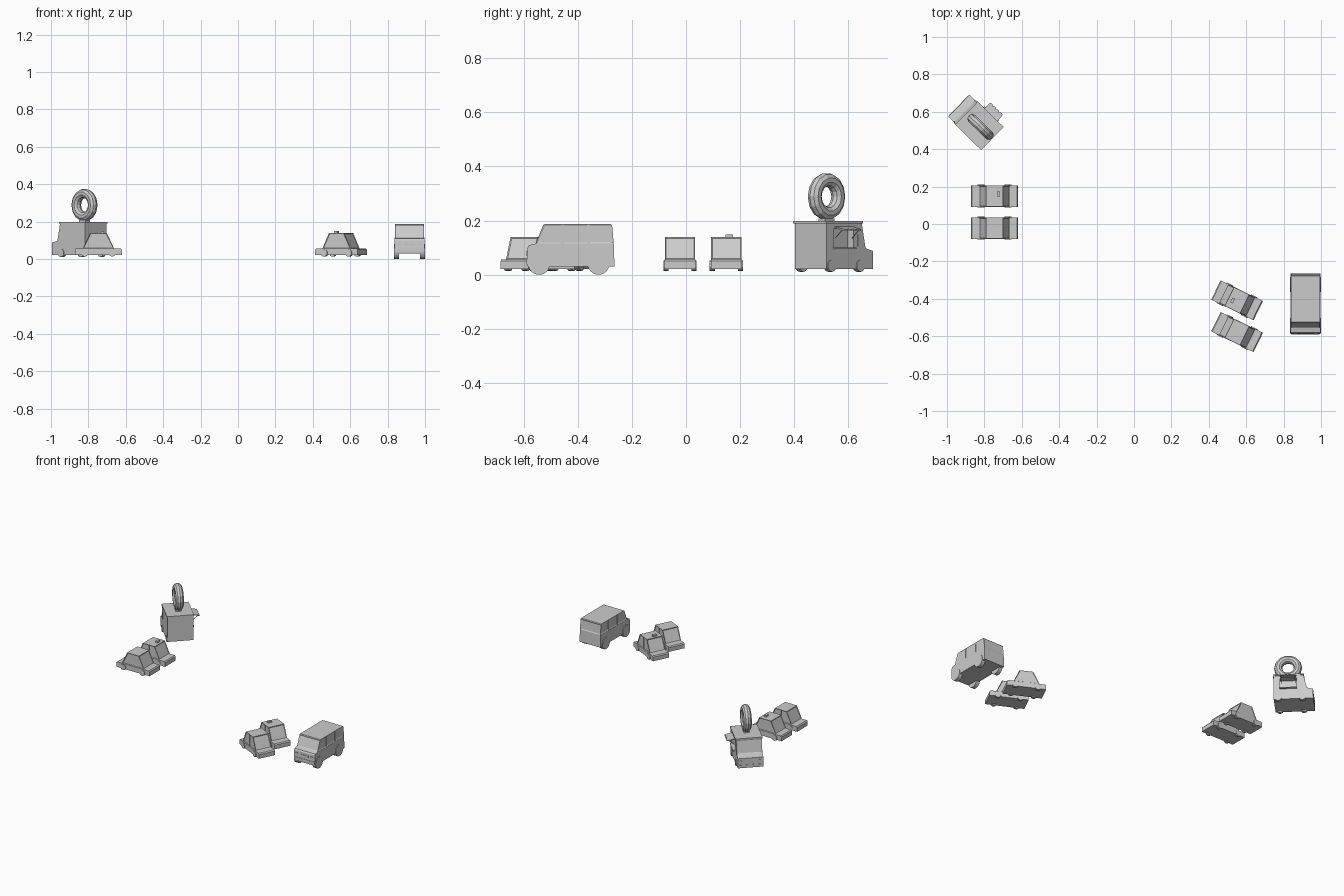
import bpy, bmesh, math
from mathutils import Matrix, Vector

if "Cube" in bpy.data.objects:
    bpy.data.objects.remove(bpy.data.objects["Cube"])

# Every vehicle is built in a local frame: nose along +x, wheels on z = 0


def finish(name, bm, frame):
    bmesh.ops.recalc_face_normals(bm, faces=bm.faces)
    bm.transform(frame)
    me = bpy.data.meshes.new(name)
    bm.to_mesh(me)
    bm.free()
    ob = bpy.data.objects.new(name, me)
    bpy.context.collection.objects.link(ob)
    return ob


def prism(name, frame, profile, width, pick=None, rim=0.006, depth=0.003):
    """Side profile (x, z) extruded across y; faces chosen by pick(normal) get a recessed pane."""
    bm = bmesh.new()
    face = bm.faces.new([bm.verts.new((x, -width / 2, z)) for x, z in profile])
    ext = bmesh.ops.extrude_face_region(bm, geom=[face])
    moved = [v for v in ext["geom"] if isinstance(v, bmesh.types.BMVert)]
    bmesh.ops.translate(bm, verts=moved, vec=(0, width, 0))
    bmesh.ops.recalc_face_normals(bm, faces=bm.faces)
    if pick:
        panes = [f for f in bm.faces if pick(f.normal)]
        bmesh.ops.inset_individual(bm, faces=panes, thickness=rim, depth=-depth)
    return finish(name, bm, frame)


def box(name, frame, center, size):
    bm = bmesh.new()
    bmesh.ops.create_cube(bm, size=1)
    bm.transform(Matrix.Translation(center) @ Matrix.Diagonal((*size, 1)))
    return finish(name, bm, frame)


def wheels(name, frame, xs, y, radius, z, thick, sides):
    for x in xs:
        for s in (-1, 1):
            bm = bmesh.new()
            bmesh.ops.create_cone(bm, cap_ends=True, segments=sides, radius1=radius,
                                  radius2=radius, depth=thick)
            bm.transform(Matrix.Translation((x, s * y, z)) @ Matrix.Rotation(math.pi / 2, 4, 'X'))
            finish(name, bm, frame)


def place(x, y, angle):
    return Matrix.Translation((x, y, 0)) @ Matrix.Rotation(math.radians(angle), 4, 'Z')


def glassy(n):
    return abs(n.z) < 0.75


# Small cars
def car(x, y, angle, roof_light):
    f = place(x, y, angle)
    prism("car_body", f, [(-.126, .022), (.126, .022), (.126, .05), (.12, .057),
                          (-.12, .057), (-.126, .05)], .115)
    prism("car_cabin", f, [(-.083, .057), (.083, .057), (.045, .139), (-.045, .139)],
          .112, glassy)
    for s in (-1, 1):
        box("car_door_pillar", f, (0, s * .0542, .098), (.006, .0036, .08))
    wheels("car_wheel", f, (-.073, .073), .052, .02, .033, .019, 10)
    if roof_light:
        box("car_roof_light", f, (.021, .011, .144), (.016, .028, .011))


car(-.746, .149, 0, True)
car(-.746, -.022, 0, False)
car(.551, -.408, 154, True)
car(.551, -.578, -26, False)

# Van
v = place(.917, -.425, -90)
prism("van_body", v, [(-.161, .03), (.16, .03), (.163, .045), (.16, .1), (.155, .109),
                      (.13, .115), (-.158, .115)], .158)
prism("van_upper_body", v, [(-.158, .115), (.13, .115), (.103, .183), (.098, .187),
                            (-.147, .187), (-.152, .183)], .156,
      lambda n: abs(n.z) < 0.6, .008, .003)
for s in (-1, 1):
    for x in (-.065, .03):
        box("van_window_pillar", v, (x, s * .0762, .15), (.01, .0036, .07))
    box("van_headlight", v, (.161, s * .055, .078), (.008, .022, .018))
box("van_front_bumper", v, (.161, 0, .047), (.008, .15, .02))
box("van_grille", v, (.161, 0, .078), (.006, .06, .014))
wheels("van_wheel", v, (-.102, .118), .07, .04, .04, .026, 24)

# Food truck
t = place(-.847, .545, 135.5)
body = prism("truck_body", t, [(-.121, .022), (.125, .022), (.125, .088), (.086, .098),
                               (.066, .19), (-.121, .19)], .163,
             lambda n: n.x > .9 and n.z > .1, .01, .004)
cutter = box("serving_hatch_cutter", t, (-.03, -.08, .135), (.105, .06, .068))
cutter.hide_render = True
cutter.hide_viewport = True
mod = body.modifiers.new("serving_hatch", 'BOOLEAN')
mod.operation = 'DIFFERENCE'
mod.solver = 'EXACT'
mod.object = cutter
box("truck_roof", t, (-.029, 0, .194), (.194, .172, .009))
box("serving_shelf", t, (-.03, -.085, .098), (.11, .018, .006))
box("truck_front_bumper", t, (.124, 0, .034), (.006, .15, .018))
for s in (-1, 1):
    box("truck_headlight", t, (.125, s * .055, .066), (.004, .02, .016))
    box("truck_door_window", t, (.055, s * .0815, .127), (.022, .003, .042))
wheels("truck_wheel", t, (-.0935, .058), .074, .022, .033, .022, 12)

# Awning of four scalloped strips with two struts
for i in range(4):
    c = -.03 + (i - 1.5) * .024
    bm = bmesh.new()
    outline = [(c - .012, -.08), (c + .012, -.08)]
    outline += [(c + .012 * math.cos(a * math.pi / 4), -.122 - .01 * math.sin(a * math.pi / 4))
                for a in range(5)]
    top = bm.faces.new([bm.verts.new((x, y, .178 + (y + .08) * .2)) for x, y in outline])
    ext = bmesh.ops.extrude_face_region(bm, geom=[top])
    bmesh.ops.translate(bm, vec=(0, 0, -.005),
                        verts=[g for g in ext["geom"] if isinstance(g, bmesh.types.BMVert)])
    finish("awning_strip", bm, t)
for x in (-.074, .014):
    a, b = Vector((x, -.081, .135)), Vector((x, -.12, .167))
    bm = bmesh.new()
    bmesh.ops.create_cone(bm, cap_ends=True, segments=6, radius1=.002, radius2=.002,
                          depth=(b - a).length)
    bm.transform(Matrix.Translation((a + b) / 2) @ (b - a).to_track_quat('Z', 'Y').to_matrix().to_4x4())
    finish("awning_strut", bm, t)

# Rooftop ring sign on its stand
box("ring_stand", t, (-.037, 0, .202), (.05, .036, .012))
bpy.ops.mesh.primitive_torus_add(major_segments=14, minor_segments=10,
                                 major_radius=.062, minor_radius=.026)
ring = bpy.context.object
ring.name = "ring_sign"
ring.data.transform(t @ Matrix.Translation((-.037, 0, .289)) @ Matrix.Rotation(math.pi / 2, 4, 'X'))
